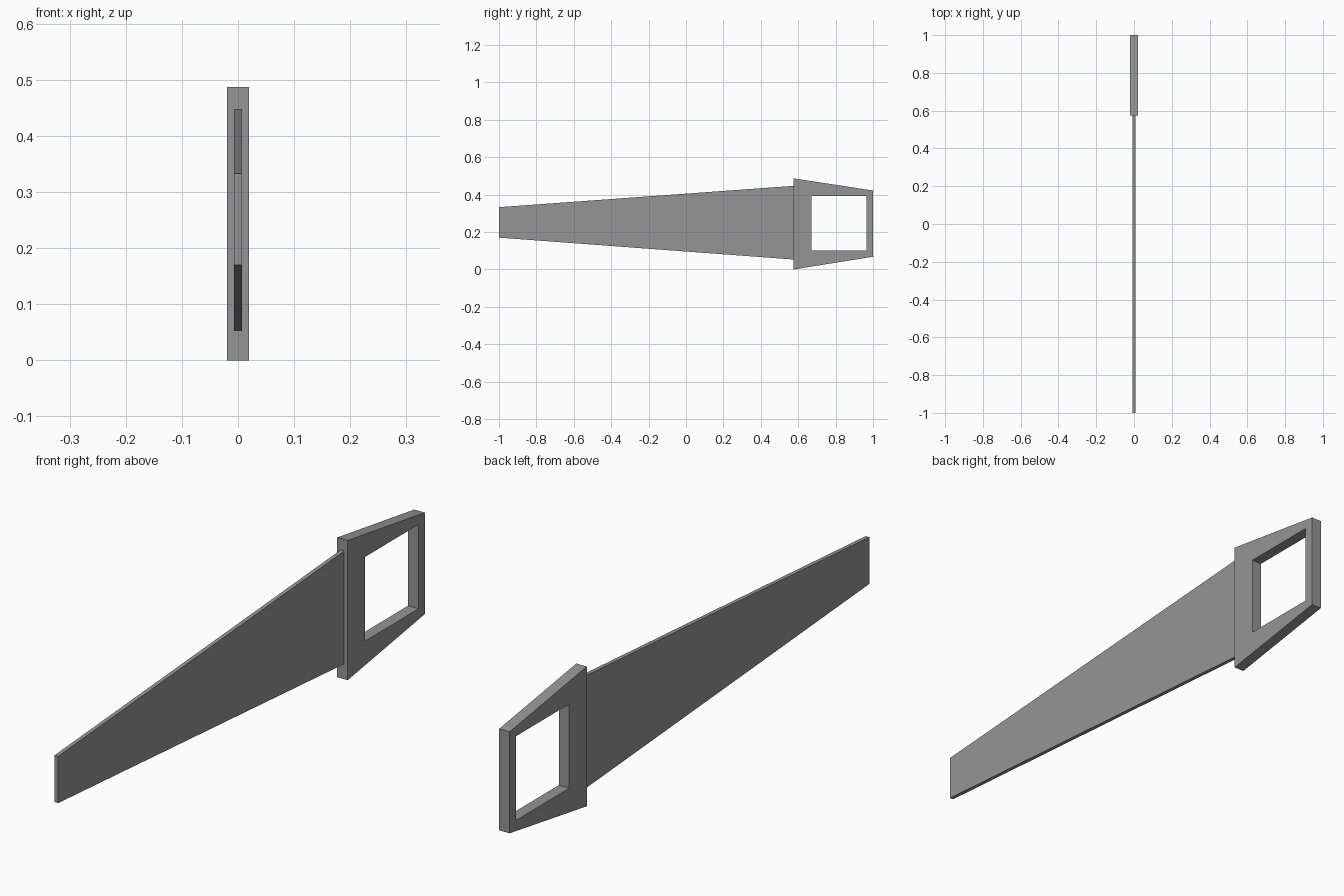
import bpy
import bmesh

cube = bpy.data.objects.get("Cube")
if cube:
    bpy.data.objects.remove(cube, do_unlink=True)

grey = bpy.data.materials.new("mid grey")
grey.use_nodes = True
colour = (0.3, 0.3, 0.3, 1)
grey.diffuse_color = colour
grey.node_tree.nodes["Principled BSDF"].inputs["Base Color"].default_value = colour


def add_object(name, bm):
    bmesh.ops.recalc_face_normals(bm, faces=bm.faces)
    mesh = bpy.data.meshes.new(name)
    bm.to_mesh(mesh)
    bm.free()
    mesh.materials.append(grey)
    obj = bpy.data.objects.new(name, mesh)
    bpy.context.collection.objects.link(obj)
    return obj


def plate(name, outline, half, hole=None):
    """Flat plate from a side outline (y, z), with an optional four-sided hole."""
    bm = bmesh.new()
    sides = []
    for x in (-half, half):
        outer = [bm.verts.new((x, y, z)) for y, z in outline]
        inner = [bm.verts.new((x, y, z)) for y, z in hole or []]
        sides.append((outer, inner))
        if not hole:
            bm.faces.new(outer)
    # Each loop pair bridges into a ring of quads
    (out_a, in_a), (out_b, in_b) = sides
    pairs = [(out_a, out_b)]
    if hole:
        pairs += [(in_a, in_b), (out_a, in_a), (out_b, in_b)]
    for a, b in pairs:
        for i in range(len(a)):
            j = (i + 1) % len(a)
            bm.faces.new((a[i], a[j], b[j], b[i]))
    return add_object(name, bm)


# Tapered blade, its root tucked just inside the handle
plate("saw_blade", [(-1, 0.17), (0.59, 0.052), (0.59, 0.448), (-1, 0.333)], 0.007)

# Handle frame with a square grip opening
plate("saw_handle",
      [(0.575, 0), (1, 0.068), (1, 0.422), (0.575, 0.487)], 0.02,
      [(0.672, 0.1), (0.965, 0.1), (0.965, 0.393), (0.672, 0.393)])
